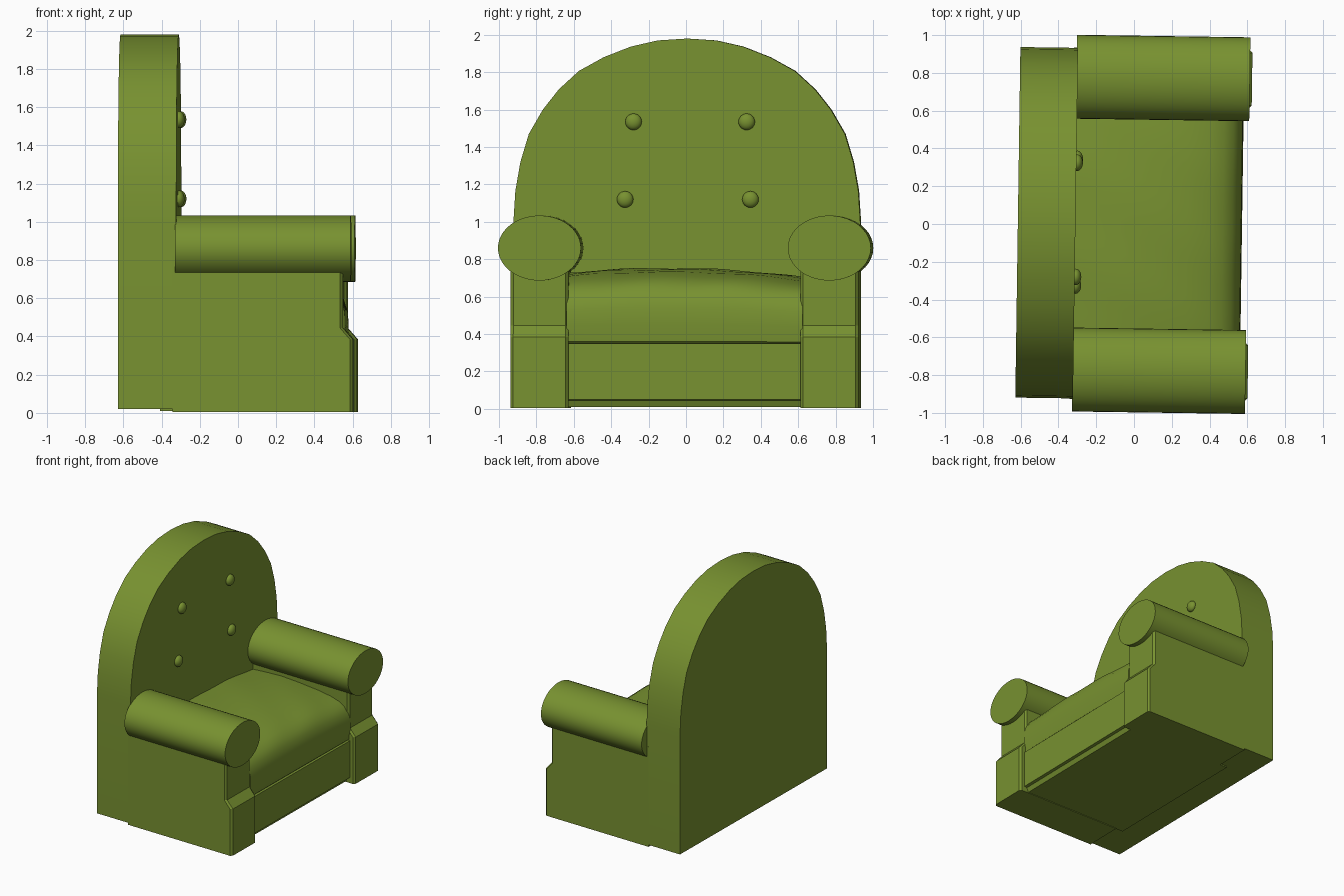
import bpy, bmesh, math
from mathutils import Matrix

if "Cube" in bpy.data.objects:
    bpy.data.objects.remove(bpy.data.objects["Cube"])

olive = bpy.data.materials.new("olive fabric")
olive.diffuse_color = (0.187, 0.285, 0.03, 1)
olive.use_nodes = True
olive.node_tree.nodes["Principled BSDF"].inputs["Base Color"].default_value = olive.diffuse_color
YAW = Matrix.Rotation(-0.0145, 4, 'Z')  # the whole chair is turned very slightly


def finish(name, bm):
    bmesh.ops.recalc_face_normals(bm, faces=bm.faces)
    bm.transform(YAW)
    mesh = bpy.data.meshes.new(name)
    bm.to_mesh(mesh)
    bm.free()
    mesh.materials.append(olive)
    ob = bpy.data.objects.new(name, mesh)
    bpy.context.collection.objects.link(ob)
    bpy.ops.object.select_all(action='DESELECT')
    ob.select_set(True)
    bpy.context.view_layer.objects.active = ob
    bpy.ops.object.shade_smooth_by_angle(angle=math.radians(30))
    return ob


def loft(name, rings):
    """Skin a list of equal-length closed rings and cap both ends."""
    bm = bmesh.new()
    vs = [[bm.verts.new(p) for p in ring] for ring in rings]
    n = len(rings[0])
    for a, b in zip(vs, vs[1:]):
        for i in range(n):
            j = (i + 1) % n
            bm.faces.new((a[i], a[j], b[j], b[i]))
    bm.faces.new(vs[0])
    bm.faces.new(vs[-1])
    return finish(name, bm)


# Arched backrest
half = [(0.928, 0.02), (0.928, 0.99), (0.917, 1.165), (0.89, 1.32), (0.845, 1.47),
        (0.77, 1.6), (0.685, 1.708), (0.577, 1.807), (0.445, 1.88), (0.30, 1.937),
        (0.155, 1.97)]
arch = half + [(0, 1.98)] + [(-y, z) for y, z in reversed(half)]
loft("backrest", [[(x, y, z) for y, z in arch] for x in (-0.615, -0.31)])

# Backrest buttons
for y, z in ((-0.285, 1.535), (0.32, 1.535), (-0.33, 1.12), (0.34, 1.12)):
    bm = bmesh.new()
    bmesh.ops.create_uvsphere(bm, u_segments=20, v_segments=12, radius=1)
    bm.transform(Matrix.Translation((-0.305, y, z)) @ Matrix.Diagonal((0.03, 0.044, 0.044, 1)))
    finish("backrest_button", bm)

# Side panels with stepped front posts, and rolled arms
for side, label in ((-1, "right"), (1, "left")):
    rings = []
    for y, inset in ((0.62, 0.015), (0.635, 0), (0.915, 0), (0.93, 0.015)):
        prof = [(-0.33, 0.005), (0.614 - inset, 0.005), (0.614 - inset, 0.385),
                (0.562 - inset, 0.445), (0.562 - inset, 0.82), (-0.33, 0.82)]
        rings.append([(x, side * y, z) for x, z in prof])
    loft(label + "_side_panel", rings)

    loft(label + "_arm_roll",
         [[(x, side * 0.775 + 0.222 * math.cos(k * math.tau / 40),
            0.86 + 0.174 * math.sin(k * math.tau / 40)) for k in range(40)]
          for x in (-0.315, 0.602)])

# Seat base with a tucked-under lower edge
base = [(-0.40, 0.01), (0.535, 0.01), (0.55, 0.045), (0.572, 0.05), (0.572, 0.35), (-0.40, 0.35)]
loft("seat_base", [[(x, y, z) for x, z in base] for y in (-0.63, 0.63)])

# Soft seat cushion: rounded profile, sagging towards the sides, faint creases
cushion = [(-0.33, 0.34), (0.54, 0.34), (0.562, 0.36), (0.57, 0.45), (0.567, 0.54),
           (0.55, 0.60), (0.52, 0.645), (0.47, 0.68), (0.40, 0.705), (0.28, 0.728),
           (0.12, 0.742), (-0.05, 0.748), (-0.2, 0.742), (-0.33, 0.735)]
rings = []
for i in range(25):
    y = -0.63 + 1.26 * i / 24
    t = abs(y + 0.1) / 0.7
    h = 1.01 - 0.11 * t ** 2.2
    ring = []
    for x, z in cushion:
        crease = 0.003 * math.sin(14 * y + 9 * x) if z > 0.6 else 0
        ring.append((x, y, 0.34 + (z - 0.34) * h + crease))
    rings.append(ring)
loft("seat_cushion", rings)
